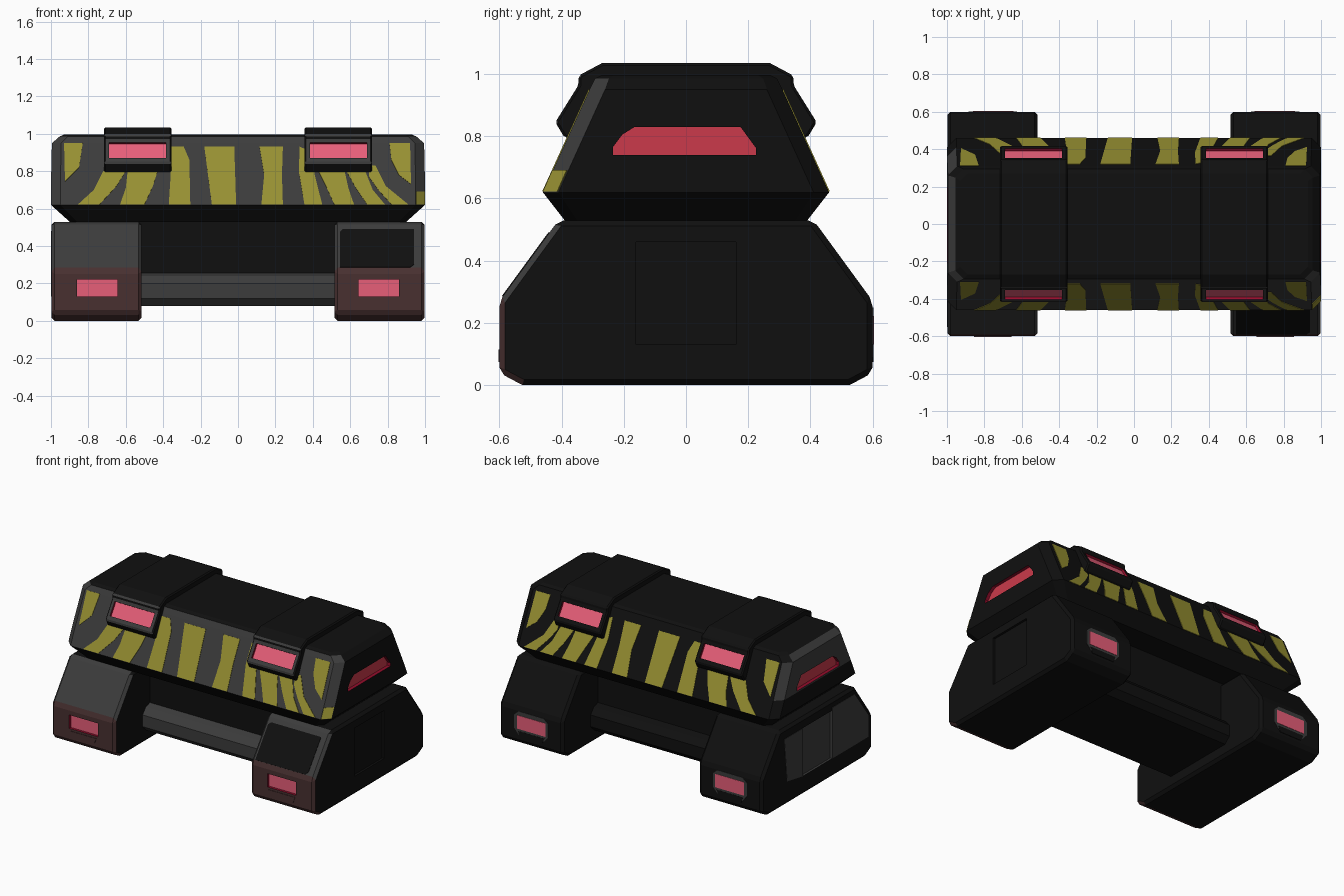
import bpy, bmesh
from mathutils import Vector as V

if "Cube" in bpy.data.objects:
    bpy.data.objects.remove(bpy.data.objects["Cube"])

COLOURS = [("black", (0.005, 0.005, 0.005)), ("dark_grey", (0.045, 0.045, 0.045)),
           ("yellow", (0.31, 0.28, 0.032)), ("pink_light", (0.88, 0.125, 0.21)),
           ("red_light", (0.6, 0.042, 0.07)), ("crimson", (0.30, 0.004, 0.025)),
           ("brown", (0.065, 0.03, 0.03))]
BLACK, GREY, YELLOW, PINK, RED, CRIMSON, BROWN = range(7)
MATS = []
for n, c in COLOURS:
    m = bpy.data.materials.new(n)
    m.diffuse_color = (*c, 1)
    m.use_nodes = True
    m.node_tree.nodes["Principled BSDF"].inputs["Base Color"].default_value = m.diffuse_color
    MATS.append(m)


def finish(name, bm, mat=0):
    bmesh.ops.recalc_face_normals(bm, faces=bm.faces)
    me = bpy.data.meshes.new(name)
    for f in bm.faces:
        f.material_index = mat
    bm.to_mesh(me)
    bm.free()
    for m in MATS:
        me.materials.append(m)
    ob = bpy.data.objects.new(name, me)
    bpy.context.collection.objects.link(ob)
    return ob


def loft(name, rings, mat=0):
    """Closed solid through rings with equal point counts."""
    bm = bmesh.new()
    vs = [[bm.verts.new(p) for p in r] for r in rings]
    n = len(vs[0])
    for a, b in zip(vs, vs[1:]):
        for i in range(n):
            bm.faces.new((a[i], a[(i + 1) % n], b[(i + 1) % n], b[i]))
    bm.faces.new(vs[0])
    bm.faces.new(vs[-1])
    return finish(name, bm, mat)


def prism(name, pts, off, mat=0):
    return loft(name, [pts, [V(p) + V(off) for p in pts]], mat)


def profile_x(name, half, x0, x1):
    """Extrude a y-mirrored (y, z) profile along x."""
    full = half + [(-y, z) for y, z in reversed(half)]
    return prism(name, [V((x0, y, z)) for y, z in full], (x1 - x0, 0, 0))


def bake(ob):
    dg = bpy.context.evaluated_depsgraph_get()
    me = bpy.data.meshes.new_from_object(ob.evaluated_get(dg))
    ob.modifiers.clear()
    ob.data = me


def bevel(ob, w):
    m = ob.modifiers.new("bevel", 'BEVEL')
    m.width, m.segments, m.limit_method = w, 1, 'ANGLE'
    bake(ob)


def paint(ob, rule):
    for p in ob.data.polygons:
        p.material_index = rule(p.center, p.normal)


def plate(name, pts, n, mat, t=0.004):
    n = V(n).normalized()
    return prism(name, [V(p) - n * t for p in pts], n * 2 * t, mat)


def pocket(ob, name, pts, n, depth, wall, floor):
    """Sink a pocket into a part and lay a coloured plate on its floor."""
    n = V(n).normalized()
    cut = prism("cutter", [V(p) + n * 0.03 for p in pts], -n * (depth + 0.03), wall)
    m = ob.modifiers.new("cut", 'BOOLEAN')
    m.operation, m.object, m.solver = 'DIFFERENCE', cut, 'EXACT'
    bake(ob)
    bpy.data.objects.remove(cut)
    plate(name, [V(p) - n * depth for p in pts], n, floor, 0.003)


# ---- upper body: chamfered rectangles stacked in height
def ring(z, hx, hy, c):
    q = [(hx, hy - c), (hx - c, hy)]
    p = q + [(-x, y) for x, y in reversed(q)]
    p += [(-x, -y) for x, y in p]
    return [V((x, y, z)) for x, y in p]


K = 0.15 / 0.33
panel_y = lambda z: 0.46 - (z - 0.62) * K
body = loft("upper_body", [ring(0.53, 0.90, 0.39, 0.04), ring(0.62, 1.0, 0.46, 0.05),
                           ring(0.73, 1.0, panel_y(0.73), 0.05), ring(0.95, 0.995, 0.31, 0.05),
                           ring(0.985, 0.955, 0.293, 0.045), ring(0.997, 0.93, 0.27, 0.04)])
paint(body, lambda c, n: GREY if (c.z > 0.62 and n.y < -0.3 and n.z < 0.85)
      or (n.x < -0.6 and c.z > 0.73) else BLACK)
for s in (-1, 1):
    pts = [(s * 0.998, y, z) for y, z in ((-0.235, 0.74), (0.225, 0.74), (0.225, 0.762),
                                          (0.175, 0.83), (-0.165, 0.83), (-0.205, 0.805),
                                          (-0.235, 0.765))]
    pocket(body, "end_window", pts, (s, 0, 0), 0.025, CRIMSON, RED)

# ---- tiger stripes on both sloped panels, as (x, z) outlines
STRIPES = [
    [(-.93, .95), (-.83, .95), (-.85, .82), (-.925, .745)],
    [(-.855, .622), (-.74, .622), (-.65, .72), (-.60, .80), (-.72, .80), (-.77, .70)],
    [(-.63, .622), (-.50, .622), (-.455, .72), (-.43, .80), (-.59, .80), (-.60, .71)],
    [(-.37, .622), (-.255, .622), (-.26, .86), (-.29, .93), (-.36, .93), (-.36, .78)],
    [(-.14, .622), (-.01, .622), (-.02, .93), (-.18, .93)],
    [(.125, .622), (.24, .622), (.235, .78), (.24, .93), (.115, .93), (.14, .78)],
    [(.355, .622), (.45, .622), (.41, .78), (.40, .90), (.33, .93), (.325, .80)],
    [(.515, .622), (.62, .622), (.59, .71), (.57, .80), (.43, .80), (.475, .71)],
    [(.69, .622), (.785, .622), (.72, .70), (.68, .80), (.58, .80), (.63, .71)],
    [(.82, .622), (.91, .622), (.79, .72), (.735, .83), (.70, .83), (.70, .77), (.75, .70)],
    [(.81, .95), (.92, .95), (.925, .73), (.86, .78), (.82, .86)],
]
for s in (-1, 1):
    for st in STRIPES:
        plate("stripe", [(x, s * panel_y(z), z) for x, z in st], (0, s, K), YELLOW, 0.003)
plate("corner_stripe", [(.952, -.458, .622), (.998, -.412, .622), (.998, -.382, .69),
                        (.952, -.428, .69)], (0.7, -0.7, 0.3), YELLOW, 0.003)

# ---- two raised bands over the top, each with a lamp front and back
band_y = lambda z: 0.42 - (z - 0.845) * 0.625
for sx in (-1, 1):
    a, b = sorted((sx * 0.355, sx * 0.717))
    band = profile_x("roof_band", [(.27, 1.035), (.345, .995), (.345, .965), (.42, .845),
                                   (.39, .795)], a, b)
    bevel(band, 0.008)
    paint(band, lambda c, n: GREY if n.y < -0.6 and n.z > 0 else BLACK)
    for sy in (-1, 1):
        pts = [(sx * x, sy * band_y(z), z) for x, z in
               ((.385, .872), (.69, .872), (.69, .953), (.385, .953))]
        pocket(band, "band_lamp", pts, (0, sy, 0.625), 0.018, CRIMSON, PINK)

# ---- two wide feet
SL = (0.26, 0.19)  # outward direction of the sloped upper foot face (y, z)
foot_y = lambda z: 0.6 - (z - 0.27) * 0.19 / 0.26
for sx in (-1, 1):
    a, b = sorted((sx * 0.515, sx * 0.998))
    foot = profile_x("foot", [(.41, .53), (.60, .27), (.60, .04), (.525, 0)], a, b)
    bevel(foot, 0.018)
    paint(foot, lambda c, n: BROWN if c.y < -0.53 and c.z < 0.28 and n.z > -0.95
          else GREY if n.y < -0.4 and c.z > 0.28 else BLACK)
    for sy in (-1, 1):
        if sy > 0:  # grey octagonal surround on the back lamps
            plate("lamp_surround", [(sx * x, 0.6, z) for x, z in
                                    ((.66, .09), (.85, .09), (.885, .13), (.885, .22),
                                     (.85, .25), (.66, .25), (.625, .22), (.625, .13))],
                  (0, 1, 0), GREY, 0.002)
            bpy.context.view_layer.update()
        pts = [(sx * x, sy * 0.6, z) for x, z in
               ((.645, .13), (.862, .13), (.862, .222), (.645, .222))]
        if sy < 0:
            pocket(foot, "foot_lamp", pts, (0, sy, 0), 0.02, CRIMSON, PINK)
        else:
            plate("foot_lamp", pts, (0, sy, 0), PINK, 0.004)
        plate("lamp_slot", [(sx * x, sy * 0.6, z) for x, z in
                            ((.67, .075), (.84, .075), (.855, .115), (.655, .115))],
              (0, sy, 0), BLACK if sy > 0 else BROWN, 0.003)
    # shallow recess on the outer end
    pts = [(sx * 0.998, y, z) for y, z in ((-.16, .13), (.16, .13), (.16, .46), (-.16, .46))]
    side = GREY if sx < 0 else BLACK
    pocket(foot, "end_recess", pts, (sx, 0, 0), 0.018, side, side)
    if sx < 0:  # grey worn panel around the recess, in two pieces
        for pc in ([(.16, .13), (.33, .16), (.36, .46), (.16, .46)],
                   [(-.16, .13), (-.55, .13), (-.55, .28), (-.40, .48), (-.16, .48)]):
            plate("end_panel", [(-0.998, y, z) for y, z in pc], (-1, 0, 0), GREY, 0.002)

# dark inset on the sloped front of the right foot
plate("foot_dark_panel", [(x, -foot_y(z), z) for x, z in
                          ((.545, .285), (.92, .285), (.94, .30), (.94, .49), (.56, .49),
                           (.545, .475))], (0, -SL[0], SL[1]), BLACK, 0.003)

# ---- central beam between the feet
beam = profile_x("centre_beam", [(.22, .535), (.22, .255), (.265, .24), (.30, .20), (.30, .12),
                                 (.26, .08)], -0.53, 0.53)
paint(beam, lambda c, n: GREY if c.y < -0.23 and c.z < 0.25 and n.z > -0.9 else BLACK)
